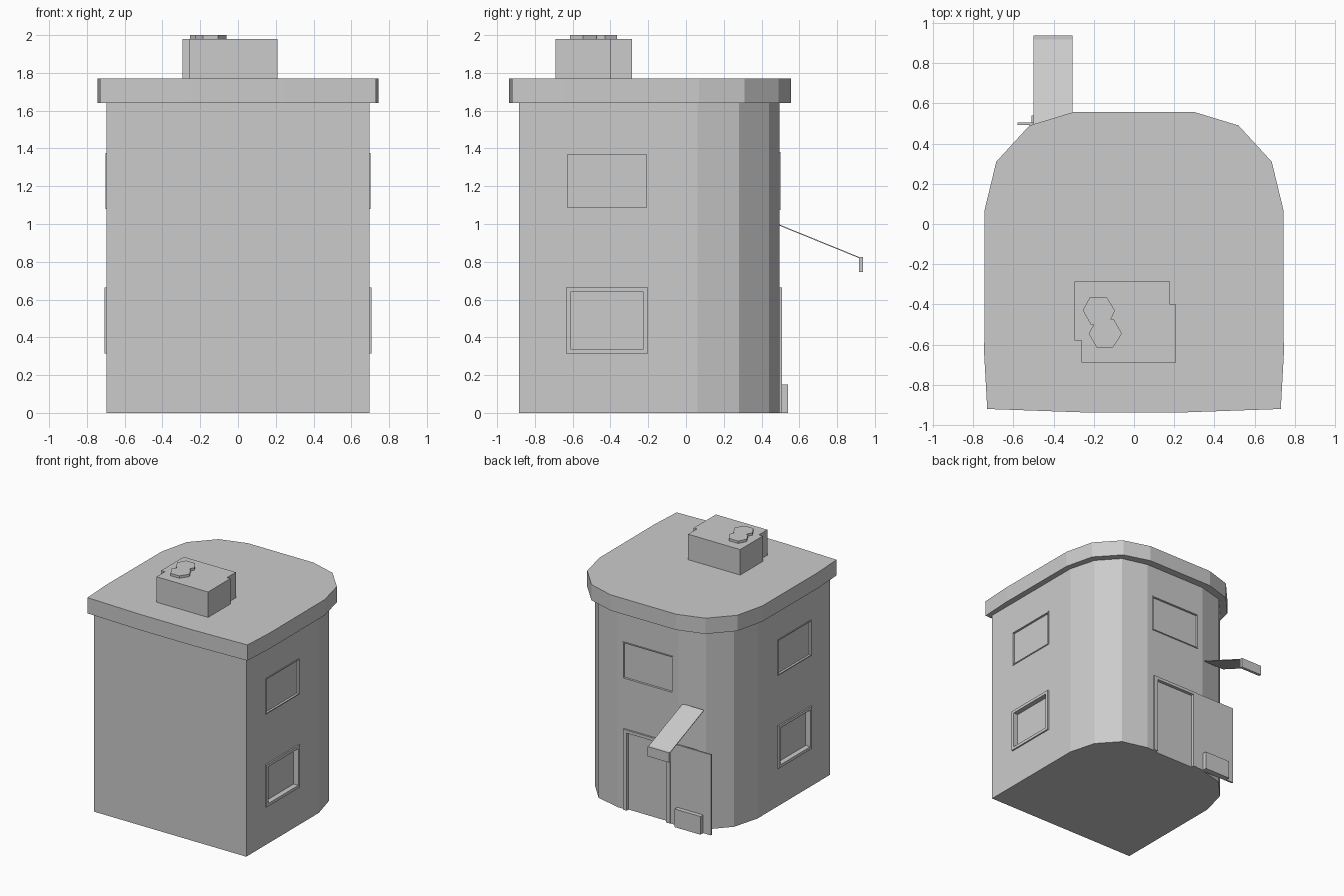
import bpy, bmesh
from mathutils import Vector

if "Cube" in bpy.data.objects:
    bpy.data.objects.remove(bpy.data.objects["Cube"])

plaster = bpy.data.materials.new("plain_grey")
plaster.diffuse_color = (0.6, 0.6, 0.6, 1)
plaster.use_nodes = True
plaster.node_tree.nodes["Principled BSDF"].inputs["Base Color"].default_value = plaster.diffuse_color


def make(name, bm):
    bmesh.ops.remove_doubles(bm, verts=bm.verts, dist=1e-5)
    bmesh.ops.recalc_face_normals(bm, faces=bm.faces)
    me = bpy.data.meshes.new(name)
    bm.to_mesh(me)
    bm.free()
    me.materials.append(plaster)
    ob = bpy.data.objects.new(name, me)
    bpy.context.collection.objects.link(ob)
    return ob


def add_prism(bm, pts, offset):
    """Extrude a closed 3D outline along an offset."""
    face = bm.faces.new([bm.verts.new(p) for p in pts])
    ext = bmesh.ops.extrude_face_region(bm, geom=[face], use_keep_orig=True)
    moved = [v for v in ext["geom"] if isinstance(v, bmesh.types.BMVert)]
    bmesh.ops.translate(bm, verts=moved, vec=offset)


def slab(name, outline, z0, z1):
    bm = bmesh.new()
    add_prism(bm, [(x, y, z0) for x, y in outline], (0, 0, z1 - z0))
    return make(name, bm)


def box(name, x0, x1, y0, y1, z0, z1):
    return slab(name, [(x0, y0), (x1, y0), (x1, y1), (x0, y1)], z0, z1)


def mirrored(half):
    return half + [(-x, y) for x, y in reversed(half)]


# Wall coordinates: u along the wall, d outward, z up
WALLS = {
    "right": lambda u, d, z: Vector((0.695 + d, u, z)),
    "left": lambda u, d, z: Vector((-0.695 - d, u, z)),
    "back": lambda u, d, z: Vector((u, 0.495 + d, z)),
}


def corners(u0, u1, z0, z1):
    return [(u0, z0), (u0, z1), (u1, z1), (u1, z0)]


def frame(name, wall, rect, inner, depth, closed=True):
    """Raised surround between two rectangles; open at the bottom for doors."""
    w, bm = WALLS[wall], bmesh.new()
    out, inn = corners(*rect), corners(*inner)
    back = -0.004

    def quad(*pts):
        bm.faces.new([bm.verts.new(p) for p in pts])

    for i in range(4 if closed else 3):
        a, b, c, e = out[i], out[(i + 1) % 4], inn[(i + 1) % 4], inn[i]
        ring = [a, b, c, e]
        quad(*[w(u, depth, z) for u, z in ring])
        quad(*[w(u, back, z) for u, z in ring])
        for p, q in ((a, b), (e, c)):
            quad(w(p[0], back, p[1]), w(q[0], back, q[1]),
                 w(q[0], depth, q[1]), w(p[0], depth, p[1]))
    if not closed:
        for i in (0, 3):
            p, q = out[i], inn[i]
            quad(w(p[0], back, p[1]), w(q[0], back, q[1]),
                 w(q[0], depth, q[1]), w(p[0], depth, p[1]))
    return make(name, bm)


# Walls with a rounded back
body = slab("walls", mirrored([(0.695, -0.885), (0.695, 0.06), (0.635, 0.28),
                               (0.49, 0.44), (0.28, 0.495)]), 0, 1.64)

# Openings: name, wall, outer rectangle, rim width, rim height, recess
openings = [("back_upper_window", "back", (-0.23, 0.23, 1.075, 1.38), 0.008, 0.006, 0.012)]
for side in ("right", "left"):
    openings.append((side + "_upper_window", side, (-0.635, -0.2, 1.08, 1.375), 0.008, 0.006, 0.012))
    openings.append((side + "_lower_window", side, (-0.635, -0.2, 0.315, 0.665), 0.024, 0.012, 0.03))

cut = bmesh.new()


def carve(wall, inner, recess):
    w = WALLS[wall]
    add_prism(cut, [w(u, -recess, z) for u, z in corners(*inner)],
              w(0, 0.1, 0) - w(0, -recess, 0))


for name, wall, (u0, u1, z0, z1), rim, depth, recess in openings:
    inner = (u0 + rim, u1 - rim, z0 + rim, z1 - rim)
    frame(name + "_frame", wall, (u0, u1, z0, z1), inner, depth)
    carve(wall, inner, recess)

# Back door
frame("door_frame", "back", (-0.21, 0.22, 0, 0.665), (-0.175, 0.185, 0, 0.64), 0.014, False)
carve("back", (-0.175, 0.185, -0.05, 0.64), 0.012)

cutter = make("opening_cutter", cut)
cutter.hide_render = True
cutter.hide_set(True)
mod = body.modifiers.new("openings", "BOOLEAN")
mod.object = cutter
mod.operation = "DIFFERENCE"
mod.solver = "EXACT"

# Flat panel beside the door and the low box on it
box("side_panel", -0.58, -0.21, 0.492, 0.505, 0, 0.665)
box("low_box", -0.51, -0.275, 0.5, 0.54, 0, 0.15)

# Sloping awning with a front lip
bm = bmesh.new()
add_prism(bm, [(-0.5, 0.48, 1.003), (-0.5, 0.92, 0.824), (-0.5, 0.92, 0.818), (-0.5, 0.48, 0.997)],
          (0.195, 0, 0))
make("awning", bm)
box("awning_lip", -0.5, -0.305, 0.915, 0.938, 0.745, 0.825)

# Overhanging roof slab
slab("roof", mirrored([(0.25, -0.937), (0.73, -0.92), (0.745, -0.65), (0.743, 0.07),
                       (0.685, 0.31), (0.52, 0.49), (0.3, 0.557)]), 1.64, 1.77)

# Rooftop unit and its double six-sided cap
slab("rooftop_unit", [(-0.295, -0.285), (0.18, -0.285), (0.18, -0.4), (0.21, -0.4),
                      (0.21, -0.69), (-0.26, -0.69), (-0.26, -0.58), (-0.295, -0.58)], 1.77, 1.98)
slab("rooftop_cap", [(-0.255, -0.43), (-0.22, -0.365), (-0.135, -0.365), (-0.095, -0.43),
                     (-0.115, -0.475), (-0.1, -0.475), (-0.06, -0.545), (-0.105, -0.615),
                     (-0.185, -0.615), (-0.225, -0.545), (-0.2, -0.5), (-0.215, -0.5)], 1.98, 2.0)
